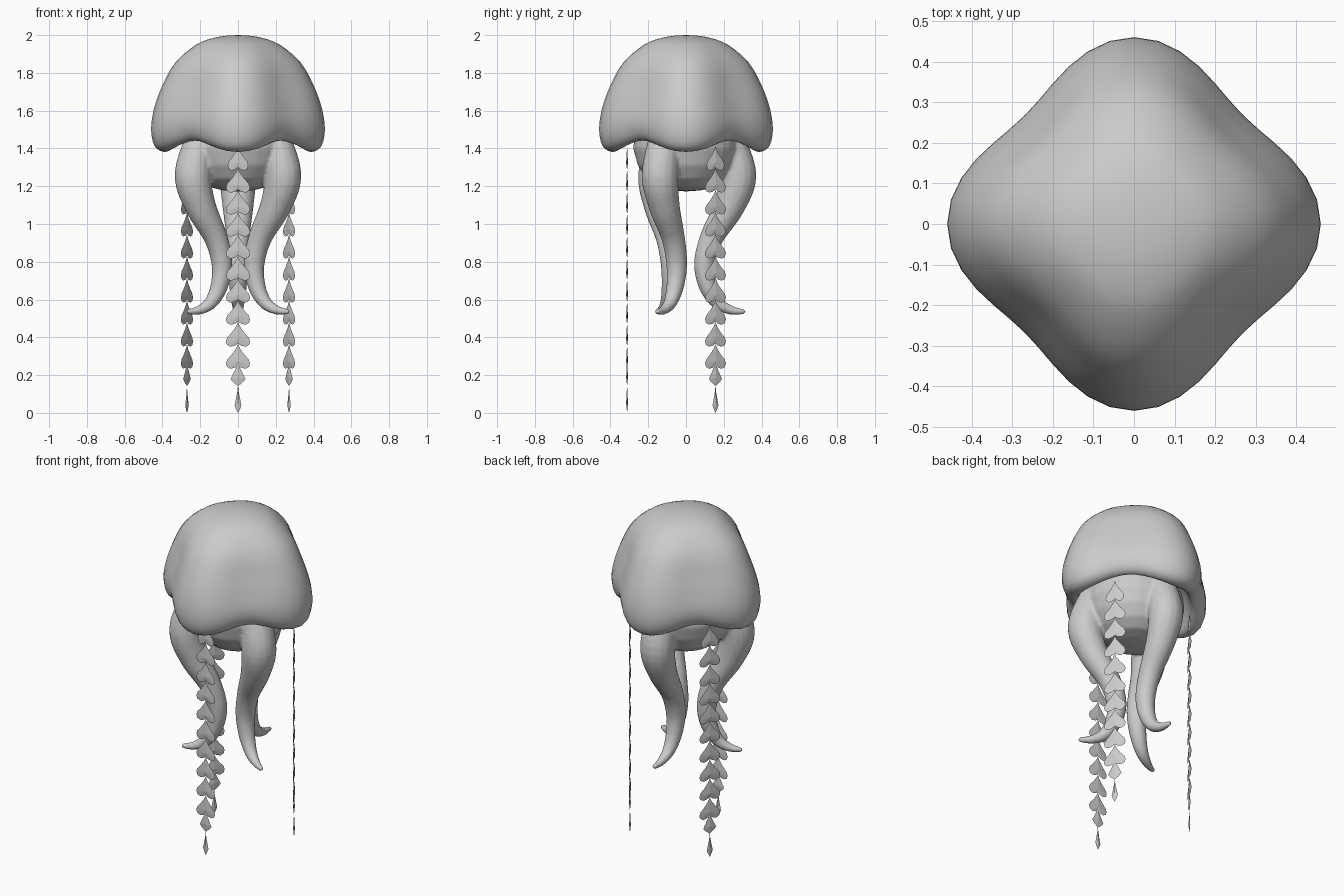
import bpy, bmesh, math
from mathutils import Vector, Matrix

if "Cube" in bpy.data.objects:
    bpy.data.objects.remove(bpy.data.objects["Cube"])

grey = bpy.data.materials.new("soft_grey")
grey.diffuse_color = (0.6, 0.6, 0.6, 1)
grey.use_nodes = True
grey.node_tree.nodes["Principled BSDF"].inputs["Base Color"].default_value = grey.diffuse_color


def add_object(name, bm, smooth=True):
    bmesh.ops.recalc_face_normals(bm, faces=bm.faces)
    me = bpy.data.meshes.new(name)
    bm.to_mesh(me)
    bm.free()
    me.materials.append(grey)
    for p in me.polygons:
        p.use_smooth = smooth
    ob = bpy.data.objects.new(name, me)
    bpy.context.collection.objects.link(ob)
    return ob


def skin(bm, rings, start=None, end=None):
    """Bridge closed rings of points, closing each end with a fan."""
    rows = [[bm.verts.new(p) for p in ring] for ring in rings]
    n = len(rows[0])
    for a, b in zip(rows, rows[1:]):
        for i in range(n):
            j = (i + 1) % n
            bm.faces.new((a[i], a[j], b[j], b[i]))
    for row, tip in ((rows[0], start), (rows[-1], end)):
        if tip is not None:
            c = bm.verts.new(tip)
            for i in range(n):
                bm.faces.new((row[i], row[(i + 1) % n], c))


def spline(pts, steps):
    """Catmull-Rom samples through tuples of any length."""
    pts = [Vector(p) for p in pts]
    pts = [pts[0] * 2 - pts[1]] + pts + [pts[-1] * 2 - pts[-2]]
    out = []
    for a, b, c, d in zip(pts, pts[1:], pts[2:], pts[3:]):
        for s in range(steps):
            t = s / steps
            out.append(0.5 * (2 * b + (c - a) * t + (2 * a - 5 * b + 4 * c - d) * t ** 2
                              + (3 * b - a - 3 * c + d) * t ** 3))
    return out + [pts[-2]]


# Bell: four-lobed dome with a wavy rounded rim and hollow underside
profile = [(0.06, 1.997), (0.13, 1.985), (0.22, 1.95), (0.33, 1.857), (0.40, 1.735),
           (0.445, 1.61), (0.46, 1.50), (0.443, 1.415), (0.40, 1.383), (0.355, 1.393),
           (0.325, 1.44), (0.27, 1.52), (0.14, 1.59)]
SEG = 48
rings = []
for r, z in spline(profile, 3):
    ring = []
    for i in range(SEG):
        a = 2 * math.pi * i / SEG
        dip = (1 - math.cos(4 * a)) / 2
        pinch = 1 - 0.175 * dip * min(1, r / 0.40) ** 1.5
        lift = 0.06 * dip * max(0, min(1, (1.62 - z) / 0.2))
        ring.append((r * pinch * math.cos(a), r * pinch * math.sin(a), z + lift))
    rings.append(ring)
bm = bmesh.new()
skin(bm, rings, (0, 0, 2.0), (0, 0, 1.6))
add_object("bell", bm)

# Body and three arms, fused into one smooth mass
body = [(0.08, 1.178), (0.15, 1.195), (0.21, 1.24), (0.255, 1.31), (0.28, 1.40),
        (0.27, 1.48), (0.15, 1.54)]
bm = bmesh.new()
skin(bm, [[(r * math.cos(t * math.pi / 16), r * math.sin(t * math.pi / 16), z)
           for t in range(32)] for r, z in body], (0, 0, 1.172), (0, 0, 1.55))

# Arm centre line: distance out, height, thickness
arm = [(0.19, 1.52, 0.08), (0.235, 1.42, 0.088), (0.275, 1.25, 0.098),
       (0.227, 1.09, 0.082), (0.137, 0.93, 0.063), (0.098, 0.79, 0.056),
       (0.115, 0.67, 0.047), (0.165, 0.585, 0.036), (0.235, 0.545, 0.025),
       (0.315, 0.535, 0.013)]
for angle, drift in ((90, 0), (-30, 0), (210, -0.03)):
    turn = Matrix.Rotation(math.radians(angle), 4, 'Z')
    line = spline(arm, 5)
    rings = []
    for k, (r, z, w) in enumerate(line):
        a, b = line[max(k - 1, 0)], line[min(k + 1, len(line) - 1)]
        along = Vector((b[0] - a[0], 0, b[1] - a[1])).normalized()
        side = Vector((0, 1, 0))
        out = side.cross(along)
        off = Vector((0, drift * math.sin(math.pi * k / (len(line) - 1)), 0))
        rings.append([turn @ (Vector((r, 0, z)) + w * (math.cos(t * math.pi / 8) * out
                      + math.sin(t * math.pi / 8) * side)) + off for t in range(16)])
    ends = [sum(ring, Vector()) / 16 for ring in (rings[0], rings[-1])]
    skin(bm, rings, ends[0], ends[1])
arms = add_object("body_and_arms", bm)
fuse = arms.modifiers.new("fuse", 'REMESH')
fuse.mode = 'VOXEL'
fuse.voxel_size = 0.009
fuse.use_smooth_shade = True
soft = arms.modifiers.new("soften", 'SMOOTH')
soft.factor = 0.5
soft.iterations = 8

# Hanging ribbons: chains of thin spade-shaped leaves facing outward
leaf = [(0, 1), (0.16, 0.65), (0.5, 0.2), (0.88, -0.2), (1, -0.5), (0.9, -0.78),
        (0.62, -0.92), (0.28, -0.85), (0, -0.68)]
spear = [(0, 1), (0.2, 0.5), (0.65, -0.05), (1, -0.45), (0.6, -0.72), (0, -1)]


def add_leaf(bm, shape, z, half_w, half_h):
    outline = shape + [(-x, y) for x, y in shape[-2:0:-1]]
    edge = [bm.verts.new((0, x * half_w, z + y * half_h)) for x, y in outline]
    for d in (-0.005, 0.005):
        c = bm.verts.new((d, 0, z - 0.3 * half_h))
        for i in range(len(edge)):
            bm.faces.new((edge[i], edge[(i + 1) % len(edge)], c))


for name, angle in (("front", -90), ("right", 30), ("left", 150)):
    bm = bmesh.new()
    for k in range(10):
        add_leaf(bm, leaf, 1.345 - 0.1165 * k, 0.055 if k == 0 else 0.064, 0.068)
    add_leaf(bm, spear, 0.21, 0.04, 0.068)
    add_leaf(bm, spear, 0.075, 0.018, 0.075)
    turn = Matrix.Rotation(math.radians(angle), 4, 'Z')
    bm.transform(turn @ Matrix.Translation((0.312, 0, 0)))
    add_object(name + "_ribbon", bm, smooth=False)
